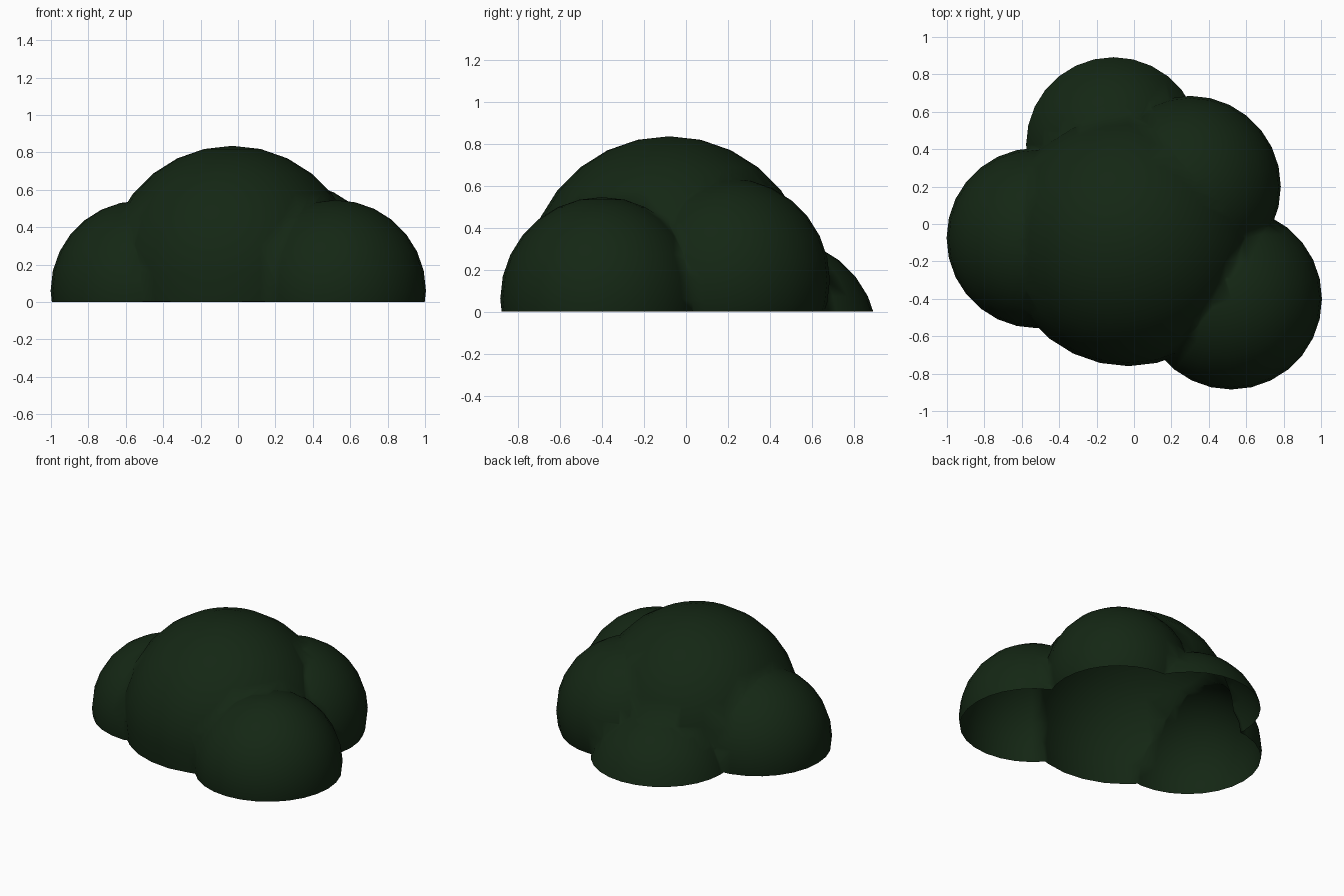
import bpy, bmesh
from mathutils import Vector

if "Cube" in bpy.data.objects:
    bpy.data.objects.remove(bpy.data.objects["Cube"])

# Leafy lumps: centre and radius of each ball
LUMPS = [
    ((-0.03, -0.08, 0.155), 0.68),   # main crown
    ((-0.52, -0.075, 0.06), 0.482),  # left
    ((0.52, -0.40, 0.06), 0.485),    # front right
    ((0.30, 0.20, 0.15), 0.485),     # back right
    ((-0.11, 0.425, -0.14), 0.49),   # back
]


def ball(name, centre, radius):
    bpy.ops.mesh.primitive_uv_sphere_add(segments=28, ring_count=14,
                                         radius=radius, location=centre)
    ob = bpy.context.object
    ob.name = name
    return ob


bush = ball("bush", *LUMPS[0])

# Merge the other lumps into the crown
for i, (c, r) in enumerate(LUMPS[1:]):
    lump = ball("lump_%d" % i, c, r)
    bpy.context.view_layer.objects.active = bush
    mod = bush.modifiers.new("merge", 'BOOLEAN')
    mod.operation = 'UNION'
    mod.solver = 'EXACT'
    mod.object = lump
    bpy.ops.object.modifier_apply(modifier=mod.name)
    bpy.data.objects.remove(lump, do_unlink=True)

# Cut off at the ground, leaving the underside open
bm = bmesh.new()
bm.from_mesh(bush.data)
bm.transform(bush.matrix_world)
bmesh.ops.bisect_plane(bm, geom=bm.verts[:] + bm.edges[:] + bm.faces[:],
                       plane_co=Vector((0, 0, 0)), plane_no=Vector((0, 0, 1)),
                       clear_inner=True)
bmesh.ops.remove_doubles(bm, verts=bm.verts[:], dist=0.004)
for f in bm.faces:
    f.smooth = True
bm.to_mesh(bush.data)
bm.free()
bush.location = (0, 0, 0)

# Dark green foliage
mat = bpy.data.materials.new("foliage")
mat.diffuse_color = (0.007, 0.02, 0.007, 1)
mat.use_nodes = True
mat.node_tree.nodes["Principled BSDF"].inputs["Base Color"].default_value = mat.diffuse_color
bush.data.materials.clear()
bush.data.materials.append(mat)
